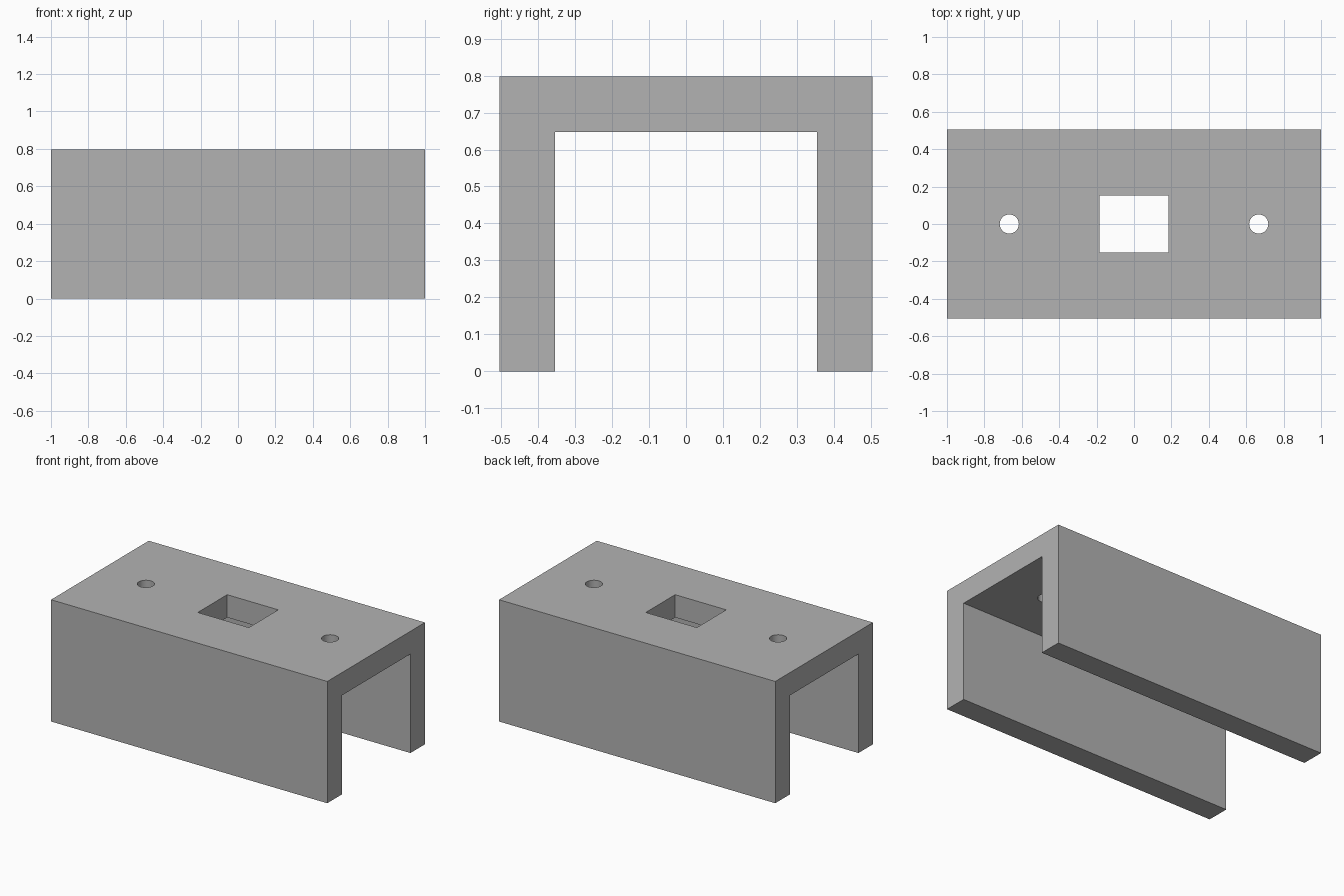
import bpy, bmesh
from mathutils import Matrix, Vector

cube = bpy.data.objects.get("Cube")
if cube:
    bpy.data.objects.remove(cube, do_unlink=True)

LENGTH, HALF_DEPTH, HEIGHT = 2.0, 0.505, 0.797
INNER, CEILING = 0.355, 0.648

grey = bpy.data.materials.new("plain_grey")
grey.use_nodes = True
colour = (0.45, 0.45, 0.45, 1)
grey.diffuse_color = colour
grey.node_tree.nodes["Principled BSDF"].inputs["Base Color"].default_value = colour


def make_object(name, bm):
    bmesh.ops.recalc_face_normals(bm, faces=bm.faces)
    mesh = bpy.data.meshes.new(name)
    bm.to_mesh(mesh)
    bm.free()
    mesh.materials.append(grey)
    obj = bpy.data.objects.new(name, mesh)
    bpy.context.collection.objects.link(obj)
    return obj


# Channel body: U-shaped section extruded along x
half = [(HALF_DEPTH, HEIGHT), (HALF_DEPTH, 0), (INNER, 0), (INNER, CEILING)]
section = half + [(-y, z) for y, z in reversed(half)]
bm = bmesh.new()
face = bm.faces.new([bm.verts.new((-LENGTH / 2, y, z)) for y, z in section])
result = bmesh.ops.extrude_face_region(bm, geom=[face])
moved = [g for g in result["geom"] if isinstance(g, bmesh.types.BMVert)]
bmesh.ops.translate(bm, verts=moved, vec=Vector((LENGTH, 0, 0)))
channel = make_object("channel_body", bm)

# Cutters: rectangular window and two round screw holes through the top
middle = (HEIGHT + CEILING) / 2
bm = bmesh.new()
bmesh.ops.create_cube(bm, size=1, matrix=Matrix.Translation((0, 0, middle))
                      @ Matrix.Diagonal((0.37, 0.304, 0.4, 1)))
cutters = [make_object("window_cutter", bm)]
for side, x in (("left", 0.667), ("right", -0.667)):
    bm = bmesh.new()
    bmesh.ops.create_cone(bm, cap_ends=True, segments=48, radius1=0.051,
                          radius2=0.051, depth=0.4,
                          matrix=Matrix.Translation((x, 0, middle)))
    cutters.append(make_object(side + "_hole_cutter", bm))

for cutter in cutters:
    cut = channel.modifiers.new(cutter.name, 'BOOLEAN')
    cut.operation = 'DIFFERENCE'
    cut.solver = 'EXACT'
    cut.object = cutter

# Apply the cuts and remove the cutters
bpy.context.view_layer.update()
evaluated = channel.evaluated_get(bpy.context.evaluated_depsgraph_get())
cut_mesh = bpy.data.meshes.new_from_object(evaluated)
channel.modifiers.clear()
channel.data = cut_mesh
for cutter in cutters:
    bpy.data.objects.remove(cutter, do_unlink=True)

# Smooth hole walls, sharp edges elsewhere
bpy.ops.object.select_all(action='DESELECT')
channel.select_set(True)
bpy.context.view_layer.objects.active = channel
bpy.ops.object.shade_smooth_by_angle()
